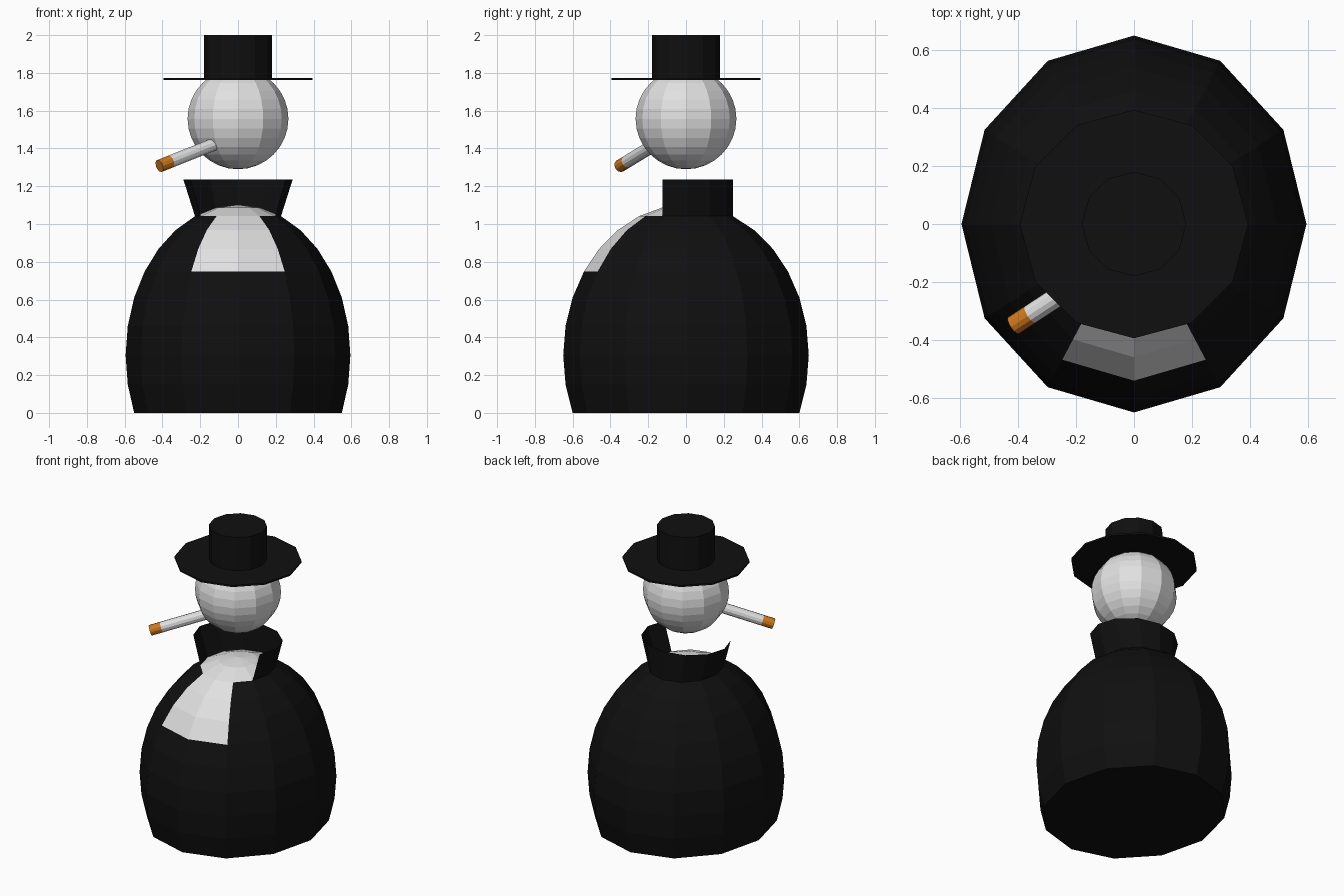
import bpy, bmesh
from math import sin, cos, radians
from mathutils import Vector, Matrix

cube = bpy.data.objects.get("Cube")
if cube:
    bpy.data.objects.remove(cube, do_unlink=True)

SIDES = 12


def material(name, rgb):
    mat = bpy.data.materials.new(name)
    mat.use_nodes = True
    colour = (*rgb, 1.0)
    mat.diffuse_color = colour
    mat.node_tree.nodes["Principled BSDF"].inputs["Base Color"].default_value = colour
    return mat


black = material("coat black", (0.005, 0.005, 0.005))
white = material("soft white", (0.75, 0.75, 0.75))
orange = material("filter orange", (0.65, 0.19, 0.01))


def add_object(name, bm, *mats):
    mesh = bpy.data.meshes.new(name)
    bm.to_mesh(mesh)
    bm.free()
    for mat in mats:
        mesh.materials.append(mat)
    obj = bpy.data.objects.new(name, mesh)
    bpy.context.collection.objects.link(obj)
    return obj


def ball(radii, centre):
    bm = bmesh.new()
    bmesh.ops.create_uvsphere(bm, u_segments=SIDES, v_segments=16, radius=1)
    bmesh.ops.scale(bm, vec=radii, verts=bm.verts)
    bmesh.ops.translate(bm, vec=centre, verts=bm.verts)
    return bm


def rod(name, start, end, radius, mat):
    """Capped cylinder between two points."""
    start, end = Vector(start), Vector(end)
    axis = end - start
    turn = axis.to_track_quat("Z", "Y").to_matrix().to_4x4()
    bm = bmesh.new()
    bmesh.ops.create_cone(bm, cap_ends=True, segments=SIDES, radius1=radius,
                          radius2=radius, depth=axis.length,
                          matrix=Matrix.Translation((start + end) / 2) @ turn)
    return add_object(name, bm, mat)


# Body: egg shape with a flat base, white neck cap and shirt front
RX, RY, RZ, MID = 0.595, 0.65, 0.797, 0.305
NECK = MID + RZ * sin(radians(67.5))
SHIRT = MID + RZ * sin(radians(33.75))
bm = ball((RX, RY, RZ), (0, 0, MID))
bmesh.ops.delete(bm, geom=[v for v in bm.verts if v.co.z < -0.02], context="VERTS")
base = [v for v in bm.verts if v.co.z < 0.02]
for v in base:
    v.co.z = 0
bmesh.ops.contextual_create(bm, geom=[e for e in bm.edges if e.is_boundary])
bmesh.ops.recalc_face_normals(bm, faces=bm.faces)
for face in bm.faces:
    c = face.calc_center_median()
    in_front = c.y < 0 and abs(c.x / RX) < abs(c.y / RY) * 0.5
    face.material_index = int(c.z > NECK or (c.z > SHIRT and in_front))
add_object("body", bm, black, white)

# Collar: open strip around the neck, flaring sideways
bm = bmesh.new()
ring = cos(radians(67.5))
pairs = []
for deg in range(-30, 211, 30):
    x, y = RX * ring * cos(radians(deg)), RY * ring * sin(radians(deg))
    pairs.append((bm.verts.new((x, y, NECK)), bm.verts.new((x * 1.27, y, 1.235))))
for (a, b), (c, d) in zip(pairs, pairs[1:]):
    bm.faces.new((a, c, d, b))
add_object("collar", bm, black)

# Head
add_object("head", ball((0.267, 0.267, 0.267), (0, 0, 1.557)), white)

# Hat
rod("hat_brim", (0, 0, 1.762), (0, 0, 1.774), 0.394, black)
rod("hat_crown", (0, 0, 1.77), (0, 0, 2), 0.18, black)

# Cigarette with an orange end
mouth, tip = Vector((-0.11, -0.15, 1.429)), Vector((-0.416, -0.35, 1.307))
joint = mouth.lerp(tip, 0.81)
rod("cigarette", mouth, joint, 0.034, white)
rod("cigarette_end", joint, tip, 0.034, orange)
